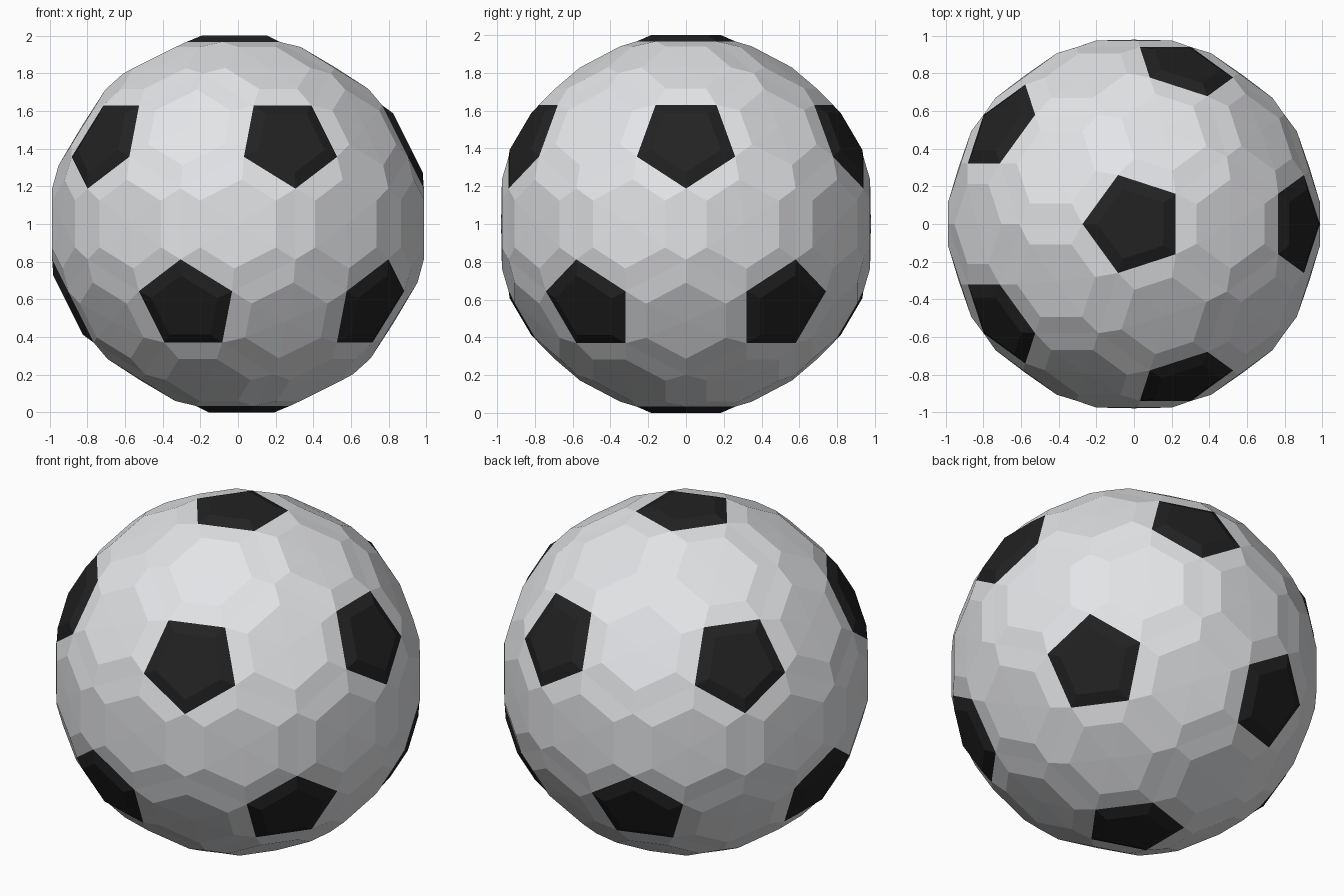
import bpy, bmesh, math
from mathutils import Vector

if "Cube" in bpy.data.objects:
    bpy.data.objects.remove(bpy.data.objects["Cube"])

CENTRE = Vector((0, 0, 1))
R = 1.005                       # rim corners lie on this sphere
PENT = math.radians(15.8)       # angular radius of a dark panel


def material(name, rgb):
    m = bpy.data.materials.new(name)
    m.diffuse_color = (*rgb, 1)
    m.use_nodes = True
    m.node_tree.nodes["Principled BSDF"].inputs["Base Color"].default_value = m.diffuse_color
    return m


def direction(az, el):
    a, e = math.radians(az), math.radians(el)
    return Vector((math.cos(e) * math.cos(a), math.cos(e) * math.sin(a), math.sin(e)))


# Panel centres: poles plus two staggered rings of five
EL = math.degrees(math.atan(0.5))
P = [Vector((0, 0, 1)), Vector((0, 0, -1))]
P += [direction(72 * k, EL) for k in range(5)]
P += [direction(36 + 72 * k, -EL) for k in range(5)]


def near(a, b):
    return 0.3 < a.dot(b) < 0.6


# Points where three light panels meet
D = [(P[i] + P[j] + P[k]).normalized()
     for i in range(12) for j in range(i) for k in range(j)
     if near(P[i], P[j]) and near(P[j], P[k]) and near(P[i], P[k])]


def pent_corner(p, d):
    t = (d - p * d.dot(p)).normalized()
    return p * math.cos(PENT) + t * math.sin(PENT)


def add_panel(bm, c, corners, scale, inner_r, centre_r):
    """Bevelled rim around a shallow fan of triangles."""
    u = c.orthogonal().normalized()
    v = c.cross(u)
    corners = sorted(corners, key=lambda q: math.atan2(q.dot(v), q.dot(u)))
    outer = [bm.verts.new(q * R + CENTRE) for q in corners]
    inner = []
    for q in corners:
        side = (q - c * q.dot(c)) * R * scale
        depth = math.sqrt(inner_r ** 2 - side.length_squared)
        inner.append(bm.verts.new(side + c * depth + CENTRE))
    mid = bm.verts.new(c * centre_r + CENTRE)
    n = len(corners)
    for i in range(n):
        j = (i + 1) % n
        bm.faces.new((outer[i], outer[j], inner[j], inner[i]))
        bm.faces.new((inner[i], inner[j], mid))


def finish(bm, name, mat):
    bmesh.ops.remove_doubles(bm, verts=bm.verts, dist=0.0005)
    me = bpy.data.meshes.new(name)
    bm.to_mesh(me)
    bm.free()
    me.materials.append(mat)
    bpy.context.collection.objects.link(bpy.data.objects.new(name, me))


# Twelve dark five-sided panels
bm = bmesh.new()
for p in P:
    ring = [pent_corner(p, d) for d in D if d.dot(p) > 0.7]
    add_panel(bm, p, ring, 0.71, math.hypot(1.0, 0.71 * R * math.sin(PENT)), 1.0)
finish(bm, "dark_panels", material("black", (0.016, 0.016, 0.016)))

# Thirty light six-sided panels, one between each pair of dark ones
bm = bmesh.new()
for i in range(12):
    for j in range(i):
        if near(P[i], P[j]):
            ends = [d for d in D if d.dot(P[i]) > 0.7 and d.dot(P[j]) > 0.7]
            ring = ends + [pent_corner(p, d) for p in (P[i], P[j]) for d in ends]
            add_panel(bm, (P[i] + P[j]).normalized(), ring, 0.66, 1.003, 0.979)
finish(bm, "light_panels", material("white", (0.79, 0.8, 0.82)))
